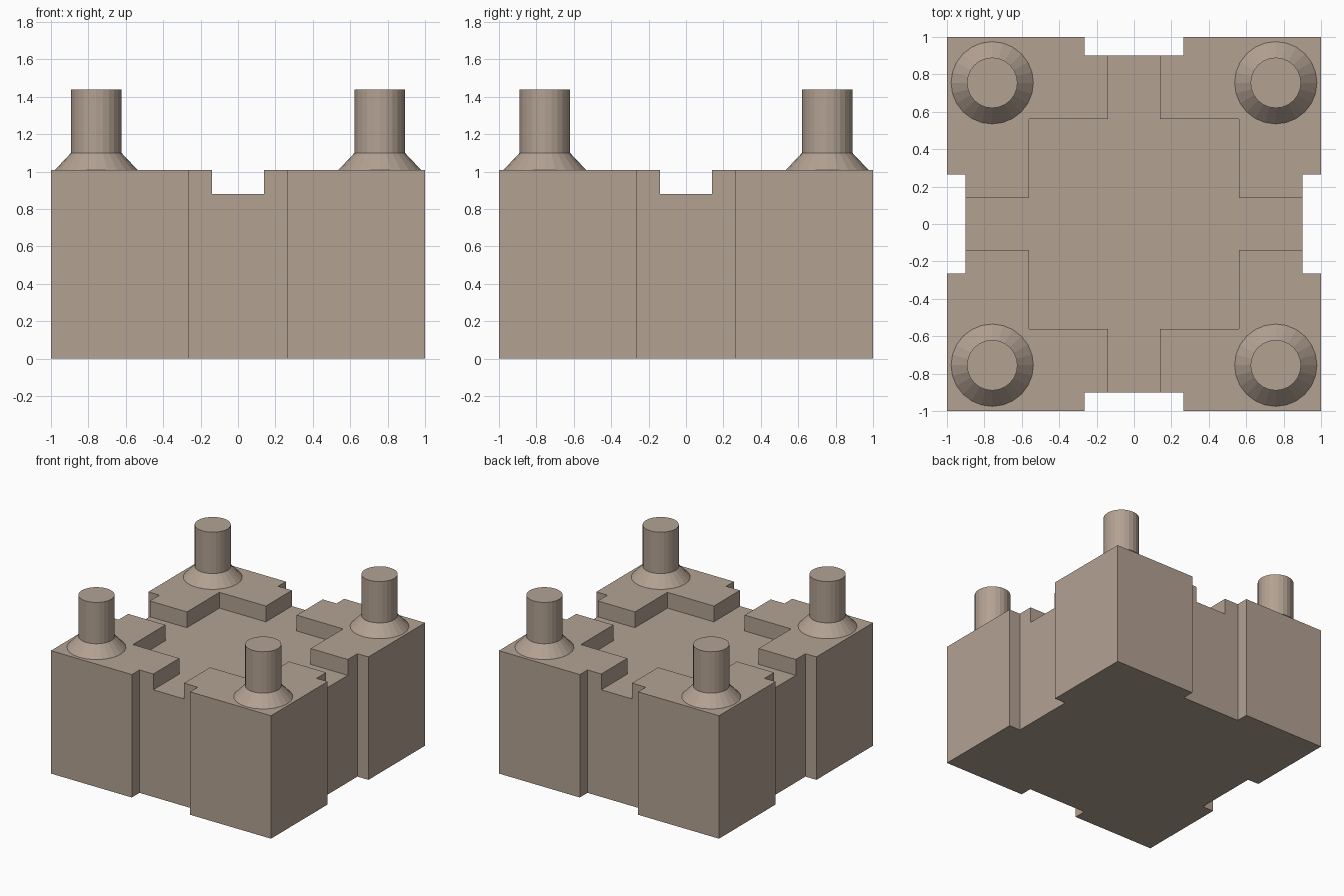
import bpy, bmesh
from math import cos, sin, tau

if "Cube" in bpy.data.objects:
    bpy.data.objects.remove(bpy.data.objects["Cube"])

stone = bpy.data.materials.new("warm_stone")
stone.diffuse_color = (0.45, 0.36, 0.29, 1)
stone.use_nodes = True
stone.node_tree.nodes["Principled BSDF"].inputs["Base Color"].default_value = stone.diffuse_color


def add_object(name, bm):
    bmesh.ops.recalc_face_normals(bm, faces=bm.faces)
    mesh = bpy.data.meshes.new(name)
    bm.to_mesh(mesh)
    bm.free()
    mesh.materials.append(stone)
    obj = bpy.data.objects.new(name, mesh)
    bpy.context.collection.objects.link(obj)
    return obj


def four_way_prism(name, quarter, z0, z1):
    """Extrude an outline made of one quarter repeated four times around z."""
    outline, points = [], quarter
    for _ in range(4):
        outline += points
        points = [(-y, x) for x, y in points]
    bm = bmesh.new()
    face = bm.faces.new([bm.verts.new((x, y, z0)) for x, y in outline])
    top = bmesh.ops.extrude_face_region(bm, geom=[face])["geom"]
    bmesh.ops.translate(bm, vec=(0, 0, z1 - z0),
                        verts=[v for v in top if isinstance(v, bmesh.types.BMVert)])
    return add_object(name, bm)


def peg(name, x, y, profile, sides=24):
    """Flared peg turned from a (radius, height) profile, open where it meets the block."""
    bm = bmesh.new()
    rings = [[bm.verts.new((r * cos(tau * i / sides), r * sin(tau * i / sides), z))
              for i in range(sides)] for r, z in profile]
    for a, b in zip(rings, rings[1:]):
        for i in range(sides):
            j = (i + 1) % sides
            bm.faces.new((a[i], a[j], b[j], b[i]))
    bm.faces.new(rings[-1])
    obj = add_object(name, bm)
    obj.location = (x, y, 0)


# Block with a shallow notch in the middle of each side
block = four_way_prism("block", [(0.9, 0.265), (1, 0.265), (1, 1), (0.265, 1), (0.265, 0.9)],
                       0, 1.01)

# Square recess with four channels, cut into the top
cutter = four_way_prism("recess_cutter", [(1.1, 0.14), (0.562, 0.14), (0.562, 0.562),
                                          (0.14, 0.562), (0.14, 1.1)], 0.88, 1.2)
cutter.hide_render = True
cut = block.modifiers.new("recess", "BOOLEAN")
cut.operation = "DIFFERENCE"
cut.solver = "EXACT"
cut.object = cutter
bpy.context.view_layer.objects.active = block
bpy.ops.object.modifier_apply(modifier=cut.name)
bpy.data.objects.remove(cutter)

# Four corner pegs
for side, x in (("left", -0.758), ("right", 0.758)):
    for end, y in (("front", -0.755), ("back", 0.755)):
        peg(f"peg_{end}_{side}", x, y, [(0.22, 1.01), (0.135, 1.1), (0.135, 1.44)])
